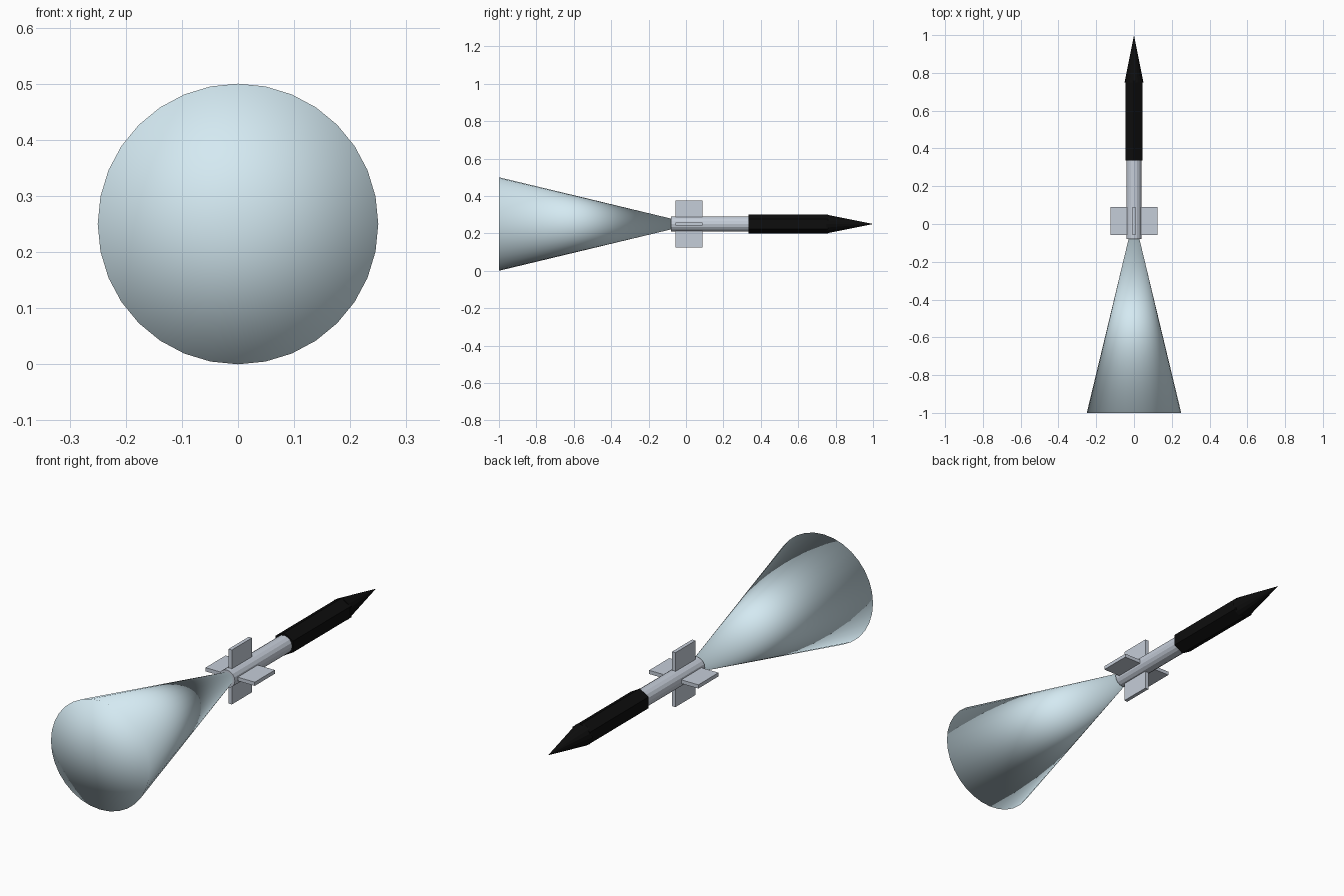
import bpy, math
from mathutils import Matrix

if "Cube" in bpy.data.objects:
    bpy.data.objects.remove(bpy.data.objects["Cube"])

ZC = 0.25  # height of the long axis


def material(name, rgb):
    m = bpy.data.materials.new(name)
    m.diffuse_color = (*rgb, 1)
    m.use_nodes = True
    m.node_tree.nodes["Principled BSDF"].inputs["Base Color"].default_value = m.diffuse_color
    return m


PALE = material("pale_blue", (0.66, 0.82, 0.89))
STEEL = material("steel", (0.56, 0.61, 0.69))
BLACK = material("black", (0.004, 0.004, 0.004))


def taper(name, y0, y1, r0, r1, sides, mat, fill='NGON', smooth=False):
    """Cone or cylinder along y, with a vertex at the top."""
    bpy.ops.mesh.primitive_cone_add(vertices=sides, radius1=r0, radius2=r1,
                                    depth=y1 - y0, end_fill_type=fill)
    ob = bpy.context.object
    ob.name = name
    ob.data.transform(Matrix.Rotation(-math.pi / 2, 4, 'X'))
    top = max(ob.data.vertices, key=lambda v: math.hypot(v.co.x, v.co.z)).co
    ob.data.transform(Matrix.Rotation(math.atan2(top.z, top.x) - math.pi / 2, 4, 'Y'))
    ob.location = (0, (y0 + y1) / 2, ZC)
    ob.data.materials.append(mat)
    if smooth:
        bpy.ops.object.shade_smooth()
    return ob


# Flared tail, shaded smooth over its closed base
taper("tail_cone", -1.0, 0.04, 0.25, 0, 32, PALE, 'TRIFAN', True)

# Slim shaft, hexagonal grip and pointed tip
taper("shaft", -0.08, 0.34, 0.04, 0.04, 16, STEEL)
taper("front_body", 0.335, 0.76, 0.052, 0.052, 6, BLACK)
taper("tip", 0.75, 1.0, 0.05, 0, 16, BLACK)

# Four fins around the shaft
for i in range(4):
    bpy.ops.mesh.primitive_cube_add(size=1)
    fin = bpy.context.object
    fin.name = f"fin_{i + 1}"
    fin.data.transform(Matrix.Translation((0.0725, 0, 0)) @ Matrix.Diagonal((0.105, 0.146, 0.017, 1)))
    fin.data.transform(Matrix.Rotation(i * math.pi / 2, 4, 'Y'))
    fin.location = (0, 0.016, ZC)
    fin.data.materials.append(STEEL)
